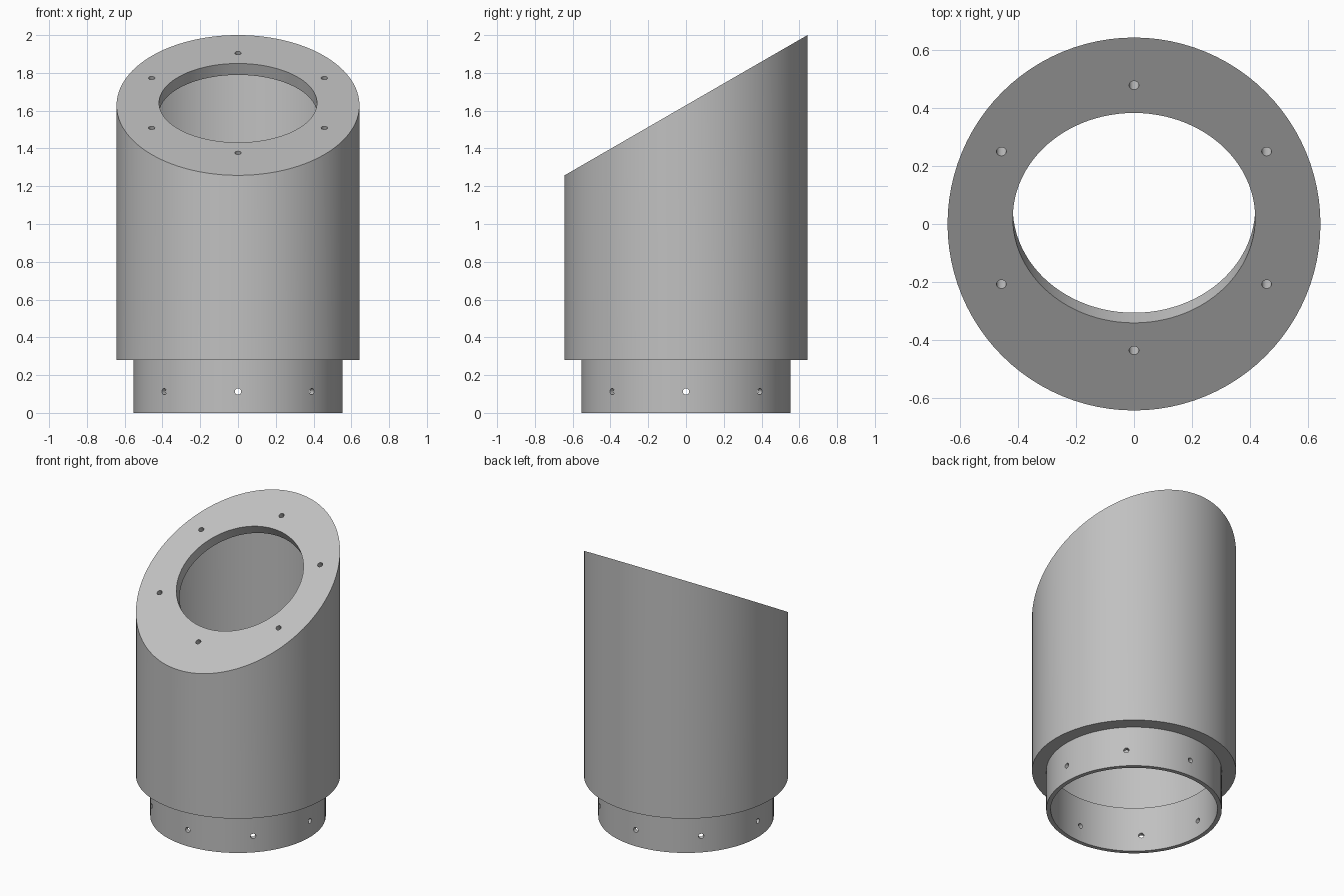
import bpy, bmesh
from math import sin, cos, tan, pi, radians
from mathutils import Vector, Matrix

cube = bpy.data.objects.get("Cube")
if cube:
    bpy.data.objects.remove(cube, do_unlink=True)

SEG = 96
TILT = radians(30)
BODY_R, BODY_IN = 0.643, 0.613
NECK_R, NECK_IN = 0.553, 0.525
PLATE = 0.07
HOLE_R = 0.017
MID_Z = 2 - BODY_R * tan(TILT)
normal = Vector((0, -sin(TILT), cos(TILT)))
centre = Vector((0, 0.021, MID_Z + 0.021 * tan(TILT)))

grey = bpy.data.materials.new("metal grey")
grey.use_nodes = True
colour = (0.53, 0.53, 0.53, 1)
grey.diffuse_color = colour
grey.node_tree.nodes["Principled BSDF"].inputs["Base Color"].default_value = colour


def level(r, z):
    """Horizontal ring."""
    return lambda a: Vector((r * cos(a), r * sin(a), z))


def slanted(r, drop):
    """Vertical wall ending on the sloped plane, lowered by drop."""
    return lambda a: Vector((r * cos(a), r * sin(a), MID_Z + r * sin(a) * tan(TILT) - drop))


def on_slope(r, depth):
    """Round ring lying in the sloped plane, sunk along its normal."""
    return lambda a: centre + Vector((r * cos(a), r * sin(a) * cos(TILT), r * sin(a) * sin(TILT))) - normal * depth


def new_object(name, bm):
    bmesh.ops.recalc_face_normals(bm, faces=bm.faces)
    mesh = bpy.data.meshes.new(name)
    bm.to_mesh(mesh)
    bm.free()
    obj = bpy.data.objects.new(name, mesh)
    bpy.context.collection.objects.link(obj)
    return obj


# Hollow housing: neck, shoulder, outer wall, sloped plate with opening, inner wall
rings = [level(NECK_IN, 0), level(NECK_R, 0), level(NECK_R, 0.28), level(BODY_R, 0.28),
         slanted(BODY_R, 0), on_slope(0.418, 0), on_slope(0.418, PLATE),
         slanted(BODY_IN, PLATE / cos(TILT)), level(BODY_IN, 0.313), level(NECK_IN, 0.313)]
bm = bmesh.new()
loops = [[bm.verts.new(ring(2 * pi * i / SEG)) for i in range(SEG)] for ring in rings]
for k, low in enumerate(loops):
    high = loops[(k + 1) % len(loops)]
    for i in range(SEG):
        j = (i + 1) % SEG
        bm.faces.new((low[i], low[j], high[j], high[i]))
housing = new_object("sloped_housing", bm)
housing.data.materials.append(grey)

# Drills for the bolt holes
bm = bmesh.new()


def drill(position, axis, length):
    turn = axis.to_track_quat('Z', 'Y').to_matrix().to_4x4()
    bmesh.ops.create_cone(bm, cap_ends=True, segments=20, radius1=HOLE_R, radius2=HOLE_R,
                          depth=length, matrix=Matrix.Translation(position) @ turn)


for i in range(6):
    drill(on_slope(0.528, PLATE / 2)(pi / 6 + i * pi / 3), normal, 0.12)
for i in range(8):
    out = level(1, 0)(i * pi / 4)
    drill(out * 0.54 + Vector((0, 0, 0.113)), out, 0.12)
drills = new_object("hole_drills", bm)
drills.data.materials.append(grey)
drills.hide_render = True

cut = housing.modifiers.new("bolt holes", 'BOOLEAN')
cut.operation = 'DIFFERENCE'
cut.solver = 'EXACT'
cut.object = drills
bpy.ops.object.select_all(action='DESELECT')
bpy.context.view_layer.objects.active = housing
housing.select_set(True)
bpy.ops.object.modifier_apply(modifier=cut.name)
bpy.data.objects.remove(drills, do_unlink=True)
bpy.ops.object.shade_smooth_by_angle(angle=radians(25))
